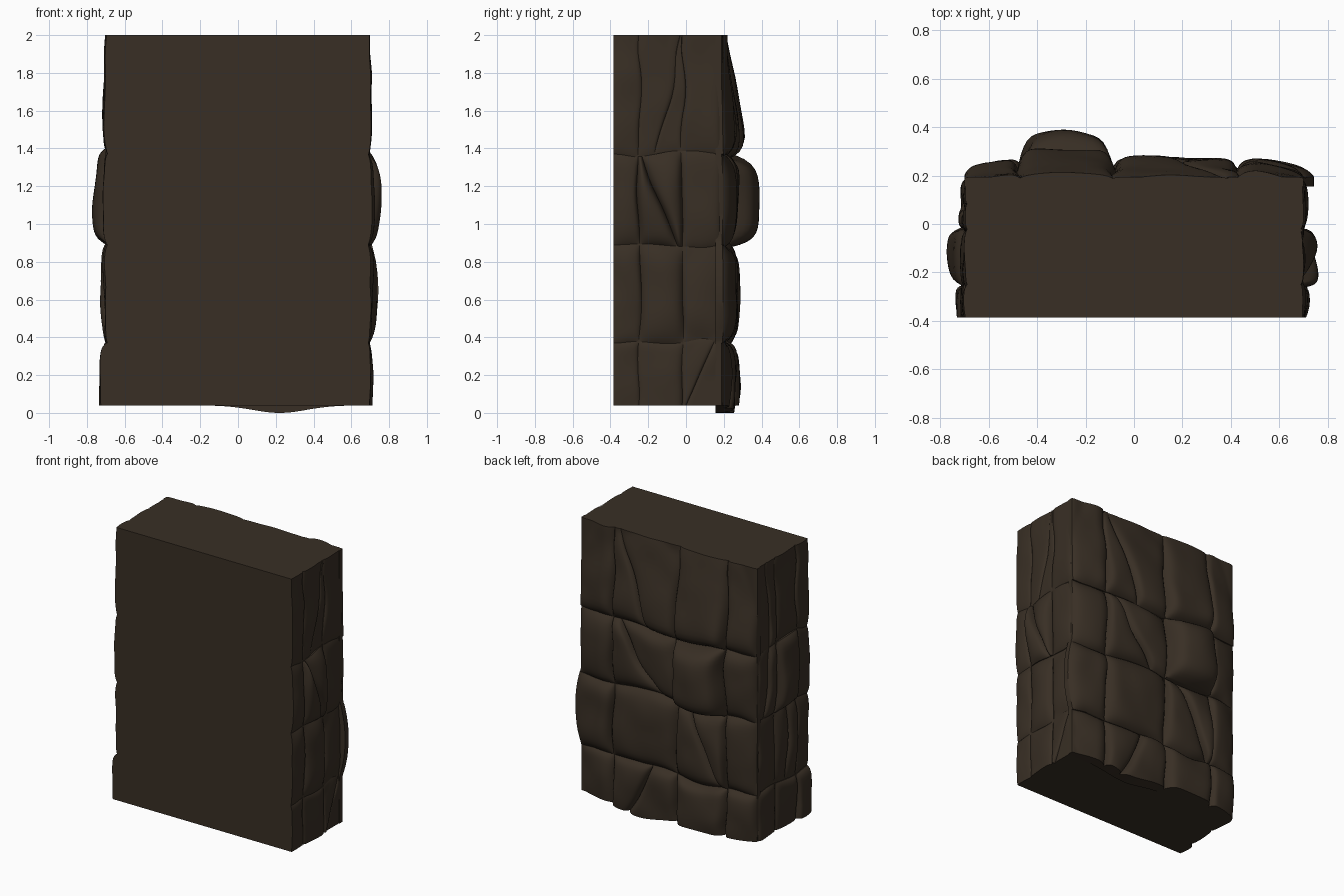
import bpy, bmesh, math, random
from mathutils import Vector, noise

if "Cube" in bpy.data.objects:
    bpy.data.objects.remove(bpy.data.objects["Cube"])

random.seed(4)
Z0, Z1, FRONT = 0.04, 2.0, -0.385

stone = bpy.data.materials.new("dark brown stone")
stone.diffuse_color = (0.040, 0.028, 0.018, 1)
stone.use_nodes = True
stone.node_tree.nodes["Principled BSDF"].inputs["Base Color"].default_value = stone.diffuse_color


def finish(bm, name, smooth=True):
    bmesh.ops.recalc_face_normals(bm, faces=bm.faces)
    me = bpy.data.meshes.new(name)
    bm.to_mesh(me)
    bm.free()
    me.materials.append(stone)
    ob = bpy.data.objects.new(name, me)
    bpy.context.collection.objects.link(ob)
    if smooth:
        bpy.ops.object.select_all(action='DESELECT')
        ob.select_set(True)
        bpy.context.view_layer.objects.active = ob
        bpy.ops.object.shade_smooth_by_angle(angle=math.radians(35))


def warp(u, v, face):
    """Wobble the joints, leaving the outer borders of the wall straight."""
    m = min(1, max(0, min(v - Z0, Z1 - v, u - face["u"][0], face["u"][-1] - u)) * 9)
    p = Vector((u * 3.2 + face["seed"], v * 3.2, face["seed"]))
    du, dv = noise.noise(p) * 0.03 * m, noise.noise(p + Vector((9, 4, 2))) * 0.04 * m
    if face["name"] == "back":      # sagging stones along the bottom, flared corner stone
        dv -= 0.04 * math.exp(-((u - 0.22) / 0.2) ** 2) * max(0, 1 - (v - Z0) / 0.3)
        du += 0.045 * max(0, (u - 0.5) / 0.21) * max(0, 1 - ((v - 0.65) / 0.27) ** 2)
    return u + du, v + dv


def add_stone(face, name, quad, low, high, dome, open_sides, n=20):
    """Domed stone on a quad (bl, br, tr, tl); open sides (l, r, b, t) stay square."""
    bm = bmesh.new()
    base, off = face["base"], random.uniform(0, 50)

    def drop(x, lo_open, hi_open):
        if (x < 0 and lo_open) or (x > 0 and hi_open):
            return 1.0
        return 1 - abs(x) ** 9

    grid, floor = [], []
    for j in range(n + 1):
        row, frow = [], []
        for i in range(n + 1):
            s = math.sin(math.pi / 2 * (2 * i / n - 1))
            t = math.sin(math.pi / 2 * (2 * j / n - 1))
            a, b = (s + 1) / 2, (t + 1) / 2
            bot = [quad[0][k] * (1 - a) + quad[1][k] * a for k in (0, 1)]
            top = [quad[3][k] * (1 - a) + quad[2][k] * a for k in (0, 1)]
            u, v = warp(bot[0] * (1 - b) + top[0] * b, bot[1] * (1 - b) + top[1] * b, face)
            f = drop(s, *open_sides[:2]) * drop(t, *open_sides[2:])
            h = low + (high - low) * b ** 1.4
            if not open_sides[3]:
                h -= dome * t * t / 2
            h -= dome * s * s / 2
            if face["name"] == "back":      # outer columns fall away to the corners
                h -= 0.04 * max(0, (abs(u) - 0.5) / 0.2)
            h += 0.014 * noise.noise(Vector((u * 5 + off, v * 5, off)))
            h = base + (max(h, base + 0.01) - base) * (0.35 + 0.65 * f)
            row.append(bm.verts.new(face["map"](u, v, h)))
            frow.append(face["map"](u, v, base - 0.03))
        grid.append(row)
        floor.append(frow)
    for j in range(n):
        for i in range(n):
            bm.faces.new((grid[j][i], grid[j][i + 1], grid[j + 1][i + 1], grid[j + 1][i]))
    # skirt back into the core
    ring = ([(0, i) for i in range(n)] + [(j, n) for j in range(n)]
            + [(n, i) for i in range(n, 0, -1)] + [(j, 0) for j in range(n, 0, -1)])
    under = [bm.verts.new(floor[j][i]) for j, i in ring]
    for k in range(len(ring)):
        q = (k + 1) % len(ring)
        bm.faces.new((grid[ring[k][0]][ring[k][1]], grid[ring[q][0]][ring[q][1]], under[q], under[k]))
    bm.faces.new(under)
    bmesh.ops.remove_doubles(bm, verts=bm.verts, dist=0.0004)
    finish(bm, name)


def add_face(face):
    us, vs = face["u"], face["v"]
    for r in range(len(vs) - 1):
        for c in range(len(us) - 1):
            lo, hi, dome = face["rows"][r][c]
            name = f'{face["name"]}_stone_{r}_{c}'
            l, rt, b, t = us[c], us[c + 1], vs[r], vs[r + 1]
            ops = [c == 0 and face["name"] != "back", False, r == 0, r == len(vs) - 2]
            cut = face["cuts"].get((r, c))
            if not cut:
                add_stone(face, name, [(l, b), (rt, b), (rt, t), (l, t)], lo, hi, dome, ops)
                continue
            # cracked stone: line from the bottom edge to the top edge
            pb, pt = (l + (rt - l) * cut[0], b), (l + (rt - l) * cut[1], t)
            add_stone(face, name + "_a", [(l, b), pb, pt, (l, t)], lo, hi, dome,
                      [ops[0], False] + ops[2:])
            add_stone(face, name + "_b", [pb, (rt, b), (rt, t), pt], lo - 0.01, hi - 0.01, dome,
                      [False, ops[1]] + ops[2:])


# plain core: flat front, top and underside
bm = bmesh.new()
bmesh.ops.create_cube(bm, size=1)
for v in bm.verts:
    v.co = (v.co.x * 1.376, FRONT if v.co.y < 0 else 0.185, Z0 if v.co.z < 0 else Z1)
finish(bm, "wall_core", smooth=False)

rows_v = [Z0, 0.37, 0.89, 1.37, Z1]

# rough back: (height at bottom, height at top, dome) for each stone
add_face(dict(
    name="back", seed=1.3, base=0.185, u=[-0.70, -0.47, -0.09, 0.43, 0.70], v=rows_v,
    map=lambda u, v, h: (u, h, v),
    rows=[[(.27, .27, .03), (.295, .285, .03), (.27, .27, .03), (.245, .25, .03)],
          [(.265, .265, .03), (.285, .28, .03), (.275, .275, .03), (.275, .275, .03)],
          [(.27, .27, .03), (.395, .385, .08), (.28, .28, .03), (.27, .27, .03)],
          [(.275, .205, .02), (.325, .21, .02), (.285, .20, .02), (.27, .215, .02)]],
    cuts={(3, 2): (.45, .92), (2, 2): (.25, .9), (1, 1): (.08, .75), (0, 2): (.75, .4)}))

# rough sides
side_u = [FRONT, -0.25, -0.02, 0.185]
add_face(dict(
    name="right", seed=5.1, base=0.685, u=side_u, v=rows_v,
    map=lambda u, v, h: (h, u, v),
    rows=[[(.702, .702, .01), (.712, .712, .01), (.705, .705, .01)],
          [(.715, .715, .02), (.745, .74, .05), (.715, .715, .03)],
          [(.718, .718, .02), (.765, .765, .06), (.715, .715, .02)],
          [(.705, .70, .01), (.708, .70, .01), (.708, .70, .01)]],
    cuts={(3, 1): (.4, .95), (2, 1): (.9, .1), (0, 2): (.1, .8)}))
add_face(dict(
    name="left", seed=8.7, base=0.685, u=side_u, v=rows_v,
    map=lambda u, v, h: (-h, u, v),
    rows=[[(.733, .733, .01), (.717, .717, .01), (.712, .712, .01)],
          [(.71, .71, .01), (.73, .725, .03), (.715, .712, .02)],
          [(.72, .72, .01), (.77, .76, .03), (.725, .725, .02)],
          [(.707, .70, .01), (.715, .70, .01), (.712, .70, .01)]],
    cuts={(3, 2): (.3, .5), (2, 2): (.6, .3), (1, 1): (.5, .4)}))
